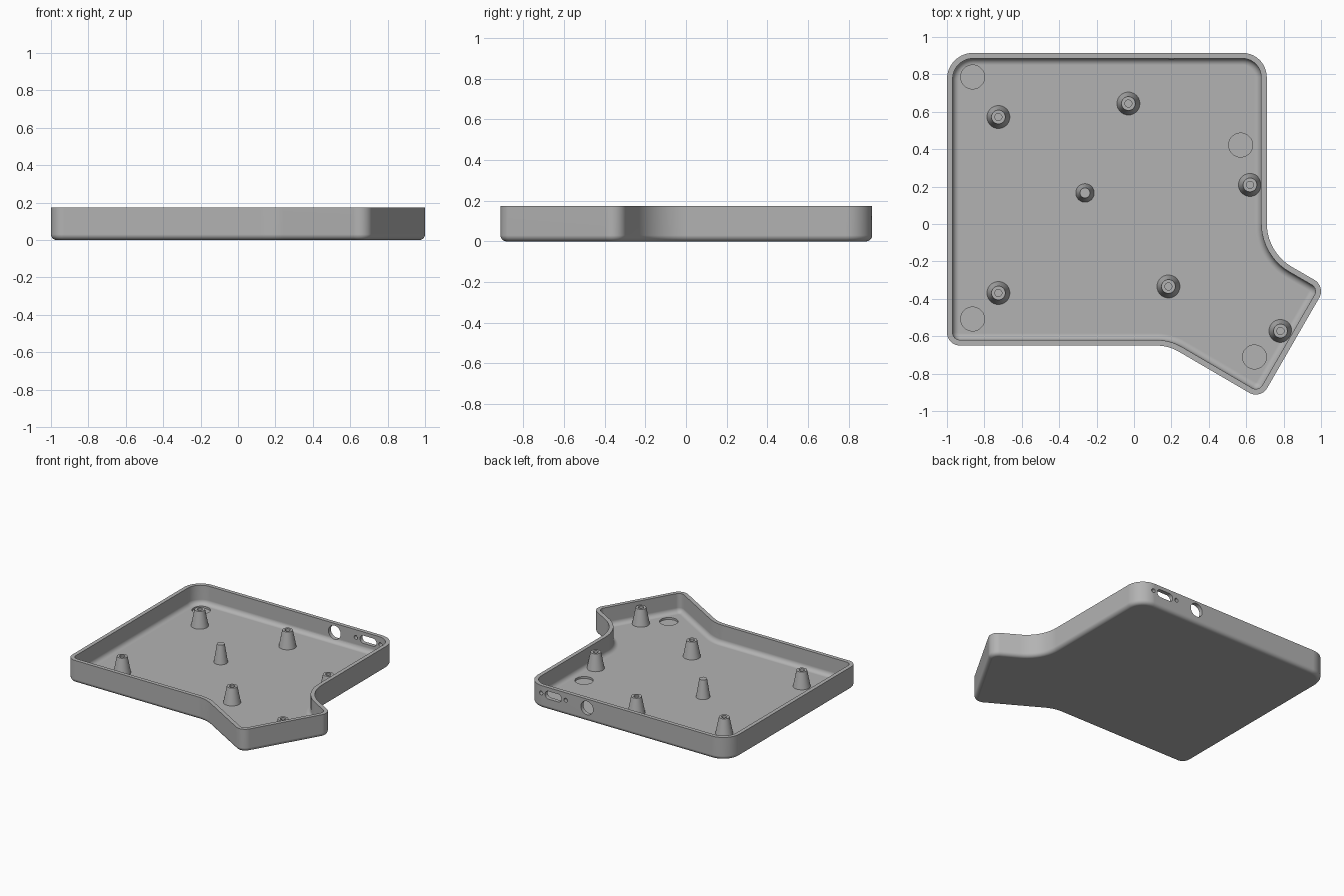
import bpy, bmesh, math
from mathutils import Vector, Matrix

if "Cube" in bpy.data.objects:
    bpy.data.objects.remove(bpy.data.objects["Cube"])

H, FLOOR, WALL = 0.174, 0.03, 0.03
R_OUT, R_IN = 0.03, 0.035

gray = bpy.data.materials.new("plain_gray")
gray.diffuse_color = (0.45, 0.45, 0.45, 1)
gray.use_nodes = True
gray.node_tree.nodes["Principled BSDF"].inputs["Base Color"].default_value = gray.diffuse_color

# Outline corners, counter-clockwise: x, y, fillet radius
CORNERS = [(-1, 0.915, 0.14), (-1, -0.65, 0.07), (0.184, -0.65, 0.24),
           (0.677, -0.938, 0.07), (1.0255, -0.334, 0.07),
           (0.71, -0.152, 0.27), (0.71, 0.915, 0.13)]


def outline(inset):
    """Rounded outline moved inward; the point count is always the same."""
    pts, n, steps = [], len(CORNERS), 10
    for i, (x, y, r) in enumerate(CORNERS):
        p = Vector((x, y))
        a = (p - Vector(CORNERS[i - 1][:2])).normalized()
        b = (Vector(CORNERS[(i + 1) % n][:2]) - p).normalized()
        turn = math.atan2(a.x * b.y - a.y * b.x, a.dot(b))
        side = 1 if turn > 0 else -1
        left = Vector((-a.y, a.x)) * side
        centre = p - a * r * math.tan(abs(turn) / 2) + left * r
        radius = max(r - side * inset, 0.003)
        for k in range(steps + 1):
            pts.append(centre + Matrix.Rotation(turn * k / steps, 2) @ (-left * radius))
    return pts


def finish(name, bm):
    bmesh.ops.recalc_face_normals(bm, faces=bm.faces)
    me = bpy.data.meshes.new(name)
    bm.to_mesh(me)
    bm.free()
    me.materials.append(gray)
    ob = bpy.data.objects.new(name, me)
    bpy.context.collection.objects.link(ob)
    return ob


def loft(bm, rings):
    """Skin closed rings of equal length and cap both ends."""
    loops = [[bm.verts.new(c) for c in ring] for ring in rings]
    for lo, hi in zip(loops, loops[1:]):
        for i in range(len(lo)):
            j = (i + 1) % len(lo)
            bm.faces.new((lo[i], lo[j], hi[j], hi[i]))
    bm.faces.new(loops[0][::-1])
    bm.faces.new(loops[-1])


def smooth(ob):
    bpy.ops.object.select_all(action='DESELECT')
    ob.select_set(True)
    bpy.context.view_layer.objects.active = ob
    bpy.ops.object.shade_smooth_by_angle(angle=math.radians(30))


# Tray: rounded bottom edge, wall, rim, inner wall, inner floor fillet
quarter = [math.pi / 2 * k / 6 for k in range(7)]
section = [(R_OUT * (1 - math.sin(t)), R_OUT * (1 - math.cos(t))) for t in quarter]
section += [(0, H), (WALL, H)]
section += [(WALL + R_IN * (1 - math.cos(t)), FLOOR + R_IN * (1 - math.sin(t))) for t in quarter]
bm = bmesh.new()
loft(bm, [[(p.x, p.y, z) for p in outline(d)] for d, z in section])
tray = finish("tray", bm)

# Cutters: foot-magnet recesses in the floor and ports in the back wall
bm = bmesh.new()


def cut(centre, radius, depth, along_y=False, stretch=0):
    m = Matrix.Rotation(math.pi / 40, 4, 'Z')
    if along_y:
        m = Matrix.Rotation(math.pi / 2, 4, 'X') @ m
    new = bmesh.ops.create_cone(bm, cap_ends=True, segments=40, radius1=radius,
                                radius2=radius, depth=depth, matrix=m)["verts"]
    for v in new:
        v.co.x += math.copysign(stretch, v.co.x)
        v.co += Vector(centre)


for x, y in [(-0.863, 0.786), (0.57, 0.422), (-0.863, -0.508), (0.644, -0.711)]:
    cut((x, y, FLOOR + 0.01), 0.064, 0.05)
cut((0.2, 0.9, 0.105), 0.052, 0.14, True)
cut((0.486, 0.9, 0.116), 0.03, 0.14, True, 0.04)
for x in (0.382, 0.59):
    cut((x, 0.9, 0.116), 0.015, 0.14, True)
cutters = finish("cutters", bm)
cutters.hide_render = True

mod = tray.modifiers.new("cut", 'BOOLEAN')
mod.operation, mod.solver, mod.object = 'DIFFERENCE', 'EXACT', cutters
bpy.context.view_layer.objects.active = tray
bpy.ops.object.modifier_apply(modifier="cut")
bpy.data.objects.remove(cutters)
smooth(tray)
wn = tray.modifiers.new("flat_normals", 'WEIGHTED_NORMAL')
wn.keep_sharp = True


def post(name, x, y, profile):
    bm = bmesh.new()
    n = 40
    loft(bm, [[(x + r * math.cos(2 * math.pi * k / n), y + r * math.sin(2 * math.pi * k / n), z)
               for k in range(n)] for r, z in profile])
    smooth(finish(name, bm))


# Tapered screw posts with blind holes, and one solid support pin
spots = [(-0.725, 0.572), (-0.03, 0.644), (0.62, 0.209),
         (-0.725, -0.369), (0.184, -0.334), (0.783, -0.572)]
for i, (x, y) in enumerate(spots):
    post(f"screw_post_{i + 1}", x, y,
         [(0.062, FLOOR - 0.003), (0.037, 0.155), (0.019, 0.155), (0.019, 0.04)])
post("support_pin", -0.262, 0.166, [(0.05, FLOOR - 0.003), (0.027, 0.17)])
